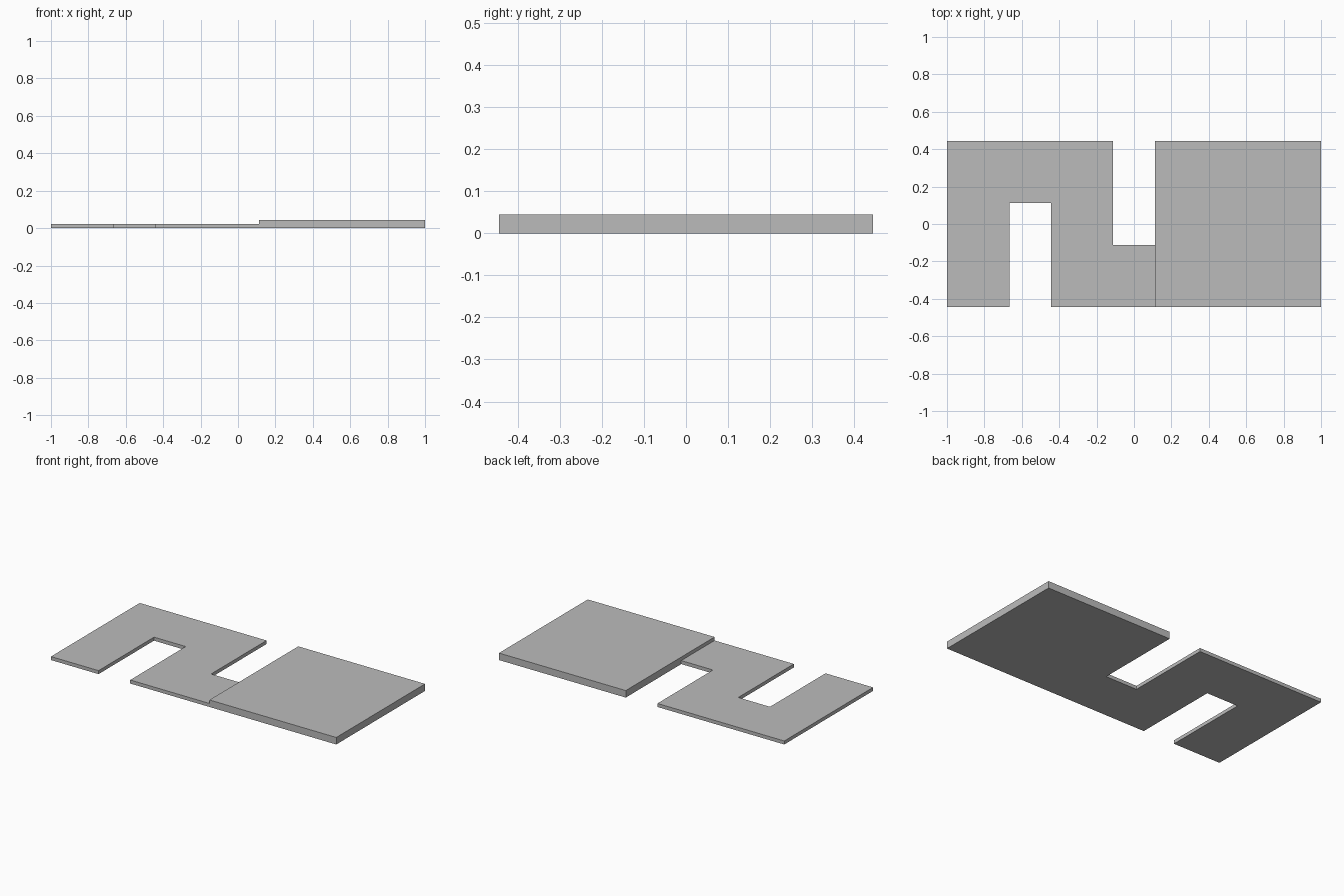
import bpy
import bmesh
from mathutils import Vector

cube = bpy.data.objects.get("Cube")
if cube:
    bpy.data.objects.remove(cube, do_unlink=True)

UNIT = 1 / 9          # plan module
THICK = 0.2 * UNIT    # height of the thin strip, half that of the slab

# Plain grey for everything
grey = bpy.data.materials.new("plain_grey")
grey.use_nodes = True
grey.diffuse_color = (0.5, 0.5, 0.5, 1)
grey.node_tree.nodes["Principled BSDF"].inputs["Base Color"].default_value = (0.5, 0.5, 0.5, 1)

# Plan outlines in modules; strip and slab share the joint edge
STRIP = [(-9, -4), (-6, -4), (-6, 1), (-4, 1), (-4, -4),
         (1, -4), (1, -1), (-1, -1), (-1, 4), (-9, 4)]
SLAB = [(1, -4), (9, -4), (9, 4), (1, 4), (1, -1)]

bm = bmesh.new()
corners = {p: bm.verts.new((p[0] * UNIT, p[1] * UNIT, 0)) for p in STRIP + SLAB[1:4]}
plan = [bm.faces.new([corners[p] for p in outline]) for outline in (STRIP, SLAB)]


def raise_faces(faces, keep):
    """Extrude faces upward by one thickness and return the new tops."""
    geom = bmesh.ops.extrude_face_region(bm, geom=faces, use_keep_orig=keep)["geom"]
    bmesh.ops.translate(bm, vec=Vector((0, 0, THICK)),
                        verts=[g for g in geom if isinstance(g, bmesh.types.BMVert)])
    return [g for g in geom if isinstance(g, bmesh.types.BMFace)]


# Meandering strip and slab base, then the slab's second layer
tops = raise_faces(plan, True)
raise_faces([f for f in tops if f.calc_center_median().x > UNIT], False)

# Merge coplanar faces into clean flat sides
bmesh.ops.recalc_face_normals(bm, faces=bm.faces)
bmesh.ops.dissolve_limit(bm, angle_limit=0.01, verts=bm.verts, edges=bm.edges)

mesh = bpy.data.meshes.new("slab_with_meander_strip")
bm.to_mesh(mesh)
bm.free()
mesh.materials.append(grey)
slab = bpy.data.objects.new("slab_with_meander_strip", mesh)
bpy.context.collection.objects.link(slab)
